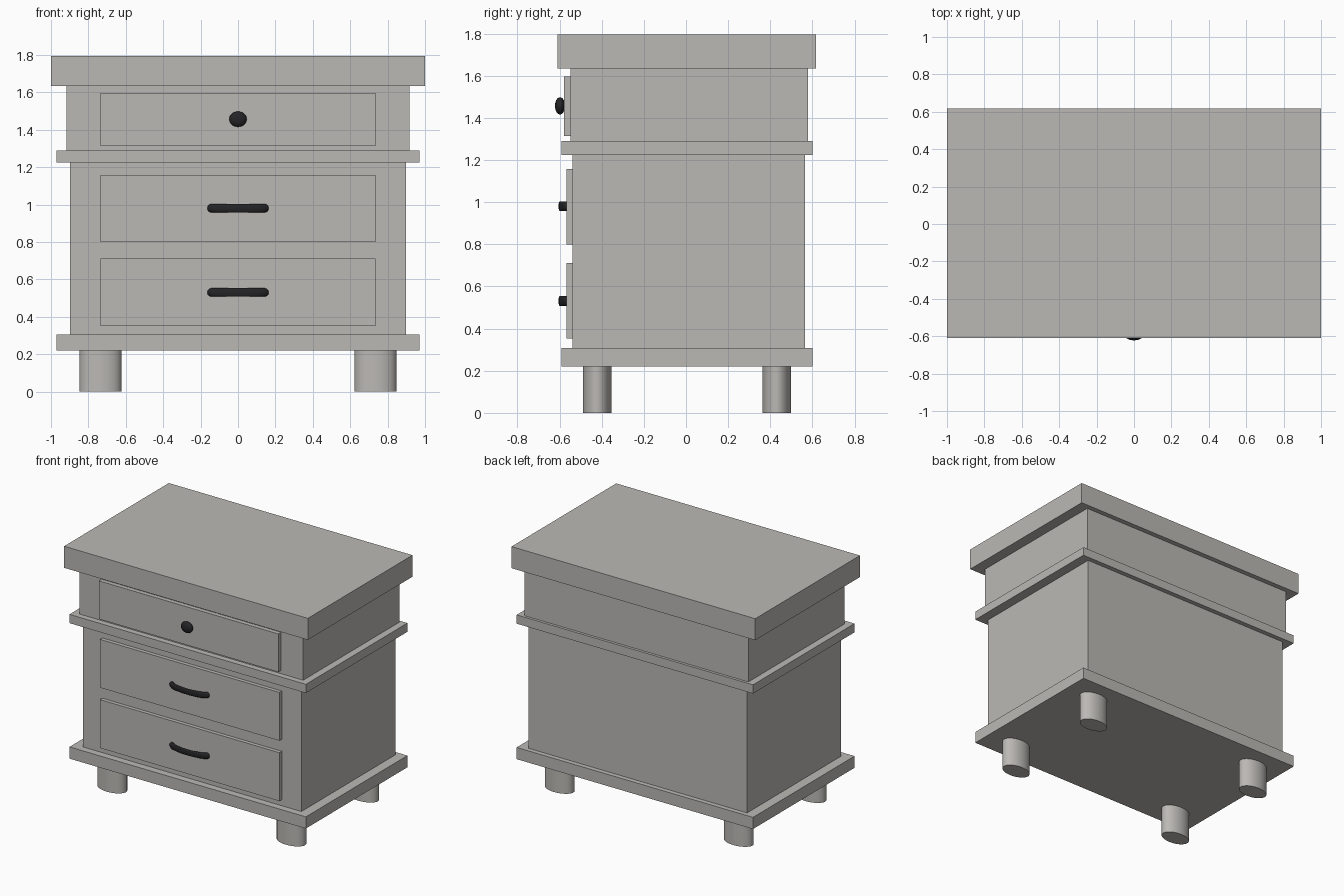
import bpy
from math import radians

cube = bpy.data.objects.get("Cube")
if cube:
    bpy.data.objects.remove(cube, do_unlink=True)


def material(name, rgb):
    mat = bpy.data.materials.new(name)
    mat.use_nodes = True
    colour = (*rgb, 1)
    mat.diffuse_color = colour
    mat.node_tree.nodes["Principled BSDF"].inputs["Base Color"].default_value = colour
    return mat


PAINT = material("warm grey paint", (0.50, 0.485, 0.46))
METAL = material("black metal", (0.018, 0.018, 0.02))


def finish(name, mat, scale, smooth=False):
    """Name, scale and colour the newest object."""
    obj = bpy.context.object
    obj.name = obj.data.name = name
    obj.scale = scale
    bpy.ops.object.transform_apply(location=False, rotation=False, scale=True)
    obj.data.materials.append(mat)
    if smooth:
        bpy.ops.object.shade_smooth_by_angle(angle=radians(40))
    return obj


def box(name, half_width, y0, y1, z0, z1):
    """Box centred on x, given by its y and z ranges."""
    bpy.ops.mesh.primitive_cube_add(size=1, location=(0, (y0 + y1) / 2, (z0 + z1) / 2))
    return finish(name, PAINT, (2 * half_width, y1 - y0, z1 - z0))


# Carcass and trim
box("base_plinth", 0.97, -0.59, 0.60, 0.22, 0.307)
box("lower_body", 0.897, -0.538, 0.565, 0.307, 1.225)
box("middle_trim", 0.97, -0.59, 0.60, 1.225, 1.29)
box("upper_body", 0.918, -0.547, 0.58, 1.29, 1.635)
box("table_top", 1.0, -0.61, 0.617, 1.635, 1.795)

# Drawer fronts, sunk slightly into the carcass
box("bottom_drawer", 0.736, -0.566, -0.53, 0.352, 0.711)
box("middle_drawer", 0.736, -0.566, -0.53, 0.80, 1.158)
box("top_drawer", 0.736, -0.579, -0.54, 1.314, 1.597)

# Oval legs
for side, x in (("left", 0.735), ("right", -0.735)):
    for end, y in (("front", -0.422), ("back", 0.43)):
        bpy.ops.mesh.primitive_cylinder_add(vertices=32, radius=1, depth=1, location=(x, y, 0.11))
        finish(f"{end}_{side}_leg", PAINT, (0.112, 0.068, 0.22), smooth=True)

# Flattened round knob on the top drawer
bpy.ops.mesh.primitive_uv_sphere_add(segments=32, ring_count=16, radius=1, location=(0, -0.598, 1.457))
finish("top_drawer_knob", METAL, (0.047, 0.024, 0.041), smooth=True)

# Bowed pulls: flattened rings half buried in the drawers
for name, z in (("bottom_drawer_pull", 0.531), ("middle_drawer_pull", 0.981)):
    bpy.ops.mesh.primitive_torus_add(major_radius=0.142, minor_radius=0.023, major_segments=48,
                                     minor_segments=12, location=(0, -0.564, z))
    finish(name, METAL, (1, 0.25, 1), smooth=True)
